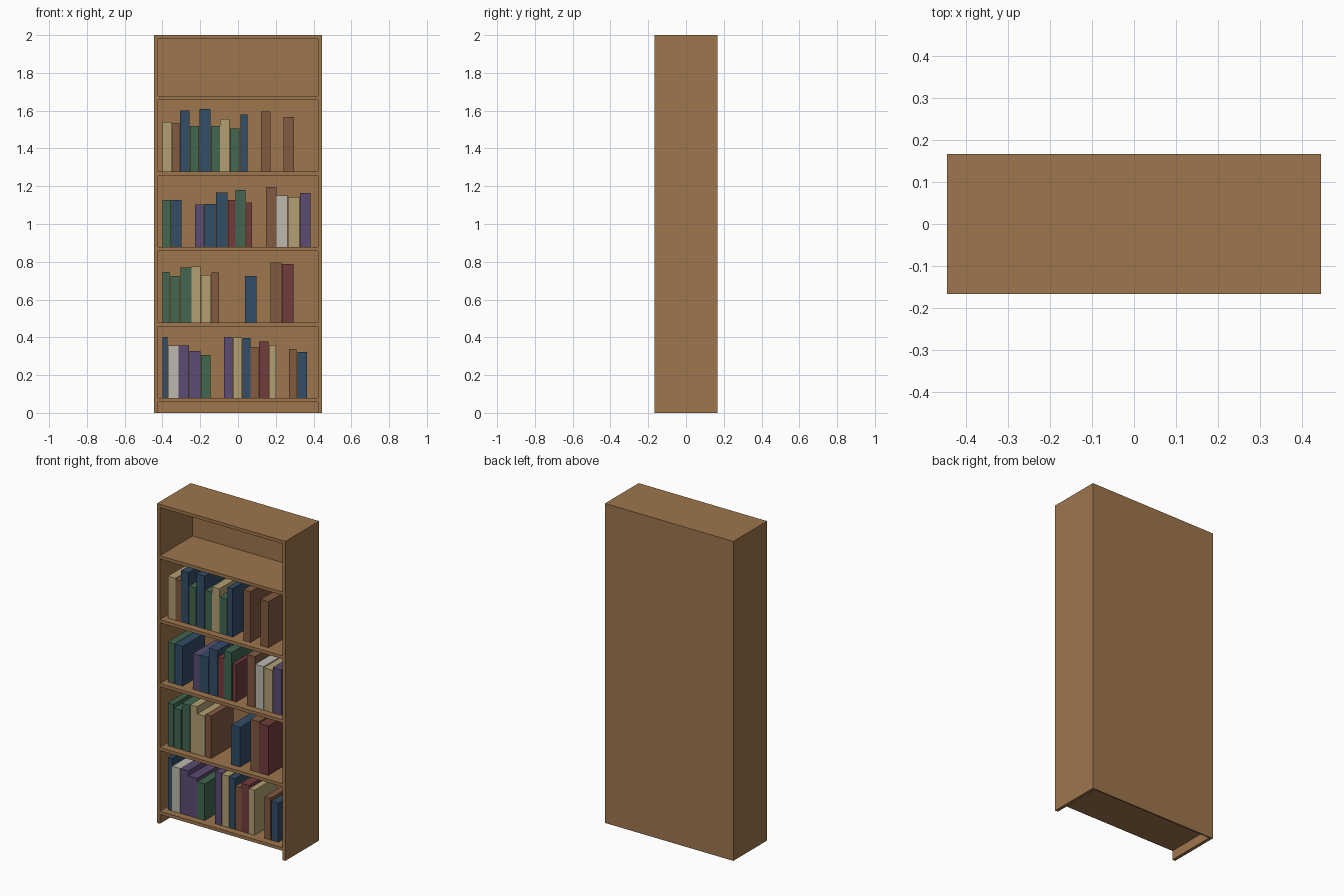
import bpy

W, D, H = 0.889, 0.333, 2.0      # overall size
T, BACK = 0.02, 0.009            # board and back panel thickness
SHELF_TOPS = [0.078 + 0.4 * i for i in range(5)]
BOOK_FRONT, BOOK_BACK = -0.122, 0.1

COLOURS = {
    "wood": (0.337, 0.181, 0.074),
    "blue": (0.032, 0.074, 0.136),
    "green": (0.054, 0.136, 0.080),
    "red": (0.171, 0.045, 0.048),
    "cream": (0.445, 0.352, 0.171),
    "brown": (0.223, 0.102, 0.053),
    "purple": (0.107, 0.070, 0.171),
    "white": (0.515, 0.485, 0.429),
}
MATS = {}
for key, rgb in COLOURS.items():
    MATS[key] = bpy.data.materials.new(key)
    MATS[key].diffuse_color = (*rgb, 1)


def box(name, lo, hi, colour):
    """Axis-aligned box between two corners."""
    bpy.ops.mesh.primitive_cube_add(
        size=1, location=[(a + b) / 2 for a, b in zip(lo, hi)])
    ob = bpy.context.object
    ob.name = name
    ob.scale = [b - a for a, b in zip(lo, hi)]
    bpy.ops.object.transform_apply(location=False, rotation=False, scale=True)
    ob.data.materials.append(MATS[colour])
    return ob


def book_row(level, books):
    """Upright books on one shelf: (colour, left, right, height)."""
    z = SHELF_TOPS[level]
    for i, (colour, x0, x1, h) in enumerate(books):
        box(f"book_{level + 1}_{i + 1}", (x0, BOOK_FRONT, z),
            (x1, BOOK_BACK, z + h), colour)


# Carcass
X, Y = W / 2, D / 2
box("left_side", (-X, -Y, 0), (-X + T, Y, H), "wood")
box("right_side", (X - T, -Y, 0), (X, Y, H), "wood")
box("top_board", (-X + T, -Y, H - T), (X - T, Y, H), "wood")
box("back_panel", (-X + T, Y - BACK, 0), (X - T, Y, H - T), "wood")
for n, z in enumerate(SHELF_TOPS):
    box(f"shelf_{n + 1}", (-X + T, -Y, z - T), (X - T, Y - BACK, z), "wood")

# Books, bottom shelf upwards (top shelf stays empty)
book_row(0, [
    ("blue", -0.401, -0.373, 0.325), ("white", -0.370, -0.315, 0.280),
    ("purple", -0.314, -0.259, 0.280), ("purple", -0.256, -0.198, 0.250),
    ("green", -0.197, -0.145, 0.229), ("purple", -0.073, -0.028, 0.325),
    ("cream", -0.027, 0.022, 0.322), ("blue", 0.025, 0.066, 0.319),
    ("brown", 0.067, 0.109, 0.272), ("red", 0.110, 0.162, 0.301),
    ("cream", 0.163, 0.200, 0.282), ("brown", 0.269, 0.311, 0.261),
    ("blue", 0.316, 0.364, 0.245)])
book_row(1, [
    ("green", -0.401, -0.362, 0.269), ("green", -0.357, -0.309, 0.248),
    ("green", -0.304, -0.246, 0.293), ("cream", -0.245, -0.198, 0.298),
    ("cream", -0.197, -0.142, 0.253), ("brown", -0.139, -0.100, 0.266),
    ("blue", 0.038, 0.099, 0.248), ("brown", 0.171, 0.231, 0.319),
    ("red", 0.232, 0.295, 0.309)])
book_row(2, [
    ("green", -0.401, -0.354, 0.250), ("blue", -0.352, -0.298, 0.250),
    ("purple", -0.227, -0.182, 0.224), ("blue", -0.180, -0.118, 0.227),
    ("blue", -0.116, -0.056, 0.288), ("red", -0.054, -0.013, 0.248),
    ("green", -0.012, 0.041, 0.301), ("red", 0.046, 0.073, 0.235),
    ("brown", 0.149, 0.204, 0.319), ("white", 0.205, 0.263, 0.272),
    ("cream", 0.264, 0.326, 0.266), ("purple", 0.327, 0.385, 0.285)])
book_row(3, [
    ("cream", -0.401, -0.349, 0.261), ("brown", -0.347, -0.309, 0.256),
    ("blue", -0.308, -0.256, 0.322), ("green", -0.254, -0.206, 0.240),
    ("blue", -0.203, -0.145, 0.330), ("green", -0.144, -0.095, 0.242),
    ("cream", -0.094, -0.044, 0.277), ("green", -0.043, 0.008, 0.227),
    ("blue", 0.014, 0.049, 0.303), ("brown", 0.123, 0.173, 0.317),
    ("brown", 0.242, 0.297, 0.288)])
